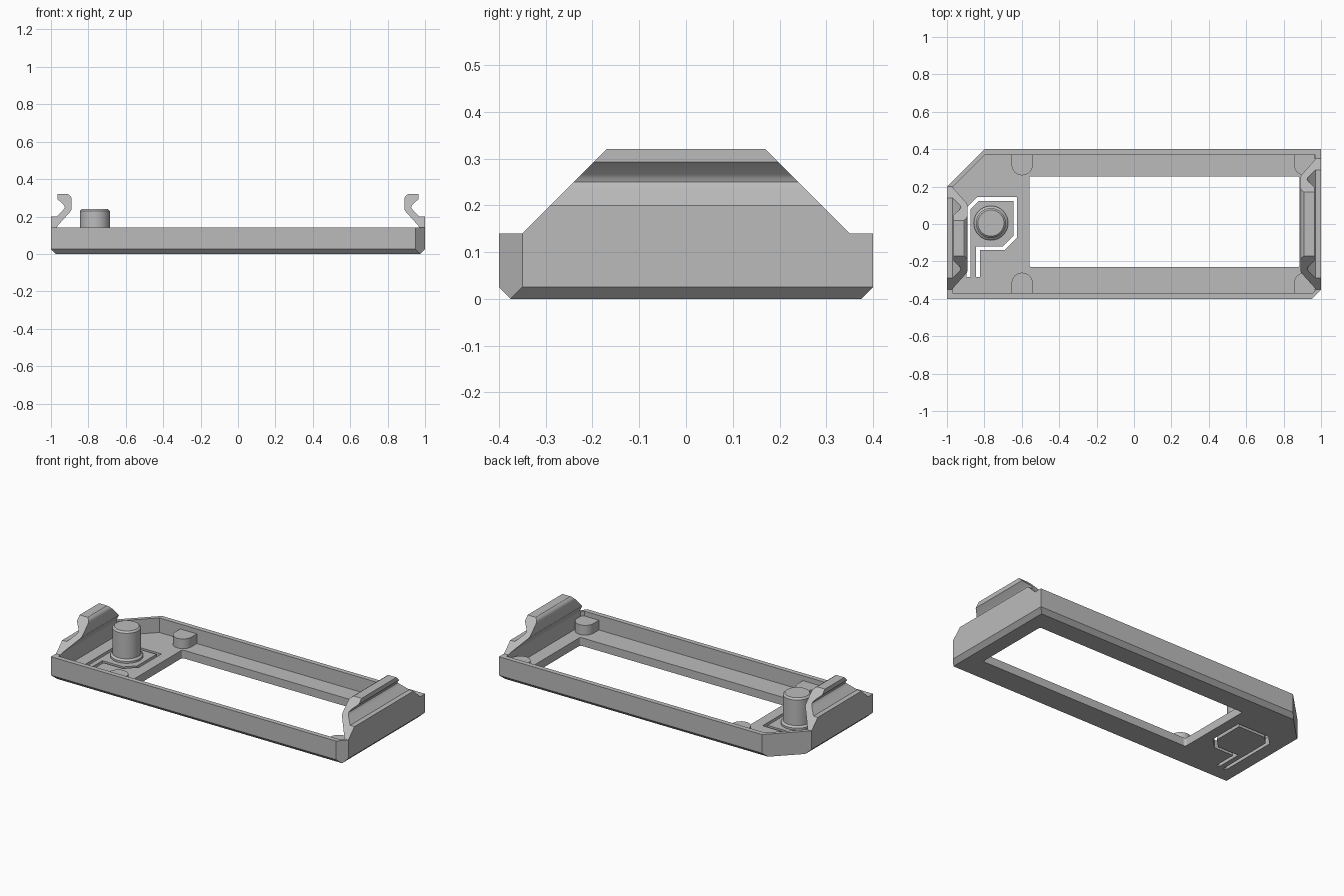
import bpy, bmesh, math
from mathutils import Vector

if "Cube" in bpy.data.objects:
    bpy.data.objects.remove(bpy.data.objects["Cube"])

grey = bpy.data.materials.new("plain_grey")
grey.diffuse_color = (0.5, 0.5, 0.5, 1)
grey.use_nodes = True
grey.node_tree.nodes["Principled BSDF"].inputs["Base Color"].default_value = grey.diffuse_color


def finish(name, bm, smooth=False):
    bmesh.ops.remove_doubles(bm, verts=bm.verts, dist=1e-5)
    bmesh.ops.recalc_face_normals(bm, faces=bm.faces)
    me = bpy.data.meshes.new(name)
    bm.to_mesh(me)
    bm.free()
    me.materials.append(grey)
    ob = bpy.data.objects.new(name, me)
    bpy.context.collection.objects.link(ob)
    if smooth:
        bpy.context.view_layer.objects.active = ob
        ob.select_set(True)
        bpy.ops.object.shade_smooth_by_angle(angle=math.radians(30))
        ob.select_set(False)
    return ob


def loft(name, rings, smooth=False):
    """Join equal-length rings of 3D points and cap both ends."""
    bm = bmesh.new()
    vs = [[bm.verts.new(p) for p in r] for r in rings]
    n = len(vs[0])
    for a, b in zip(vs, vs[1:]):
        for i in range(n):
            j = (i + 1) % n
            bm.faces.new((a[i], a[j], b[j], b[i]))
    bm.faces.new(vs[0])
    bm.faces.new(vs[-1])
    return finish(name, bm, smooth)


def at_z(pts, z):
    return [(x, y, z) for x, y in pts]


def circle(cx, cy, r, z, n=40):
    return [(cx + r * math.cos(i * math.tau / n), cy + r * math.sin(i * math.tau / n), z)
            for i in range(n)]


def cut(target, cutter):
    m = target.modifiers.new("cut", 'BOOLEAN')
    m.operation, m.solver, m.object = 'DIFFERENCE', 'EXACT', cutter
    cutter.hide_render = True
    cutter.hide_viewport = True


# Tray: chamfered base, rim wall and recessed floor
FLOOR, RIM = 0.05, 0.14
outer = [(-1, -.4), (.95, -.4), (1, -.35), (1, .4), (-.8, .4), (-1, .2)]
base = [(-.975, -.375), (.975, -.375), (.975, -.375), (.975, .375), (-.825, .375), (-.975, .225)]
inner = [(-.97, -.37), (.955, -.37), (.97, -.355), (.97, .37), (-.798, .37), (-.97, .198)]
tray = loft("tray", [at_z(base, 0), at_z(outer, .025), at_z(outer, RIM),
                     at_z(inner, RIM), at_z(inner, FLOOR)])

# Window opening with small rounded corners
win = []
r = .012
for cx, cy, a0 in ((.885 - r, .255 - r, 0), (-.56 + r, .255 - r, 90),
                   (-.56 + r, -.23 + r, 180), (.885 - r, -.23 + r, 270)):
    for k in range(4):
        a = math.radians(a0 + 30 * k)
        win.append((cx + r * math.cos(a), cy + r * math.sin(a)))
cut(tray, loft("window_cutter", [at_z(win, -.1), at_z(win, .1)]))

# Thin slot that frees the flexible button tongue
path = [(-.834, -.283), (-.834, -.129), (-.696, -.129), (-.635, -.068), (-.635, .134),
        (-.833, .134), (-.885, .082), (-.885, -.283)]
w = .01
left, right = [], []
for i, p in enumerate(path):
    p = Vector(p)
    d1 = (p - Vector(path[i - 1])).normalized() if i else None
    d2 = (Vector(path[i + 1]) - p).normalized() if i < len(path) - 1 else None
    d1, d2 = d1 or d2, d2 or d1
    n1, n2 = Vector((-d1.y, d1.x)), Vector((-d2.y, d2.x))
    m = (n1 + n2) / (1 + n1.dot(n2)) * w
    left.append(tuple(p + m))
    right.append(tuple(p - m))
slot = left + right[::-1]
cut(tray, loft("slot_cutter", [at_z(slot, -.1), at_z(slot, .1)]))

# Button peg with flared foot and chamfered top
loft("button_peg", [circle(-.765, .005, rr, z) for rr, z in
                    ((.092, FLOOR - .002), (.092, FLOOR + .012), (.08, FLOOR + .022),
                     (.08, .23), (.07, .24))], True)

# Rounded support bosses against the long walls
for side in (-1, 1):
    for cx, nm in ((-.598, "left"), (.912, "right")):
        pts = [(cx + .057, side * .375), (cx - .057, side * .375)]
        pts += [(cx - .057 * math.cos(math.pi * k / 12),
                 side * (.317 - .057 * math.sin(math.pi * k / 12))) for k in range(13)]
        loft(f"{nm}_boss_{'back' if side > 0 else 'front'}",
             [at_z(pts, FLOOR - .002), at_z(pts, .11)], True)

# Snap clips: hooked profile along y, ends trimmed at 45 degrees
hook = [(1, RIM), (1, .2), (.97, .2), (.936, .234), (.929, .242), (.926, .25), (.929, .258),
        (.936, .266), (.965, .293), (.965, .32), (.91, .32), (.897, .311), (.89, .298),
        (.89, .24), (.893, .23), (.965, .15), (.97, RIM)]


def clip(name, sx, y0, y1):
    def end(y, s):
        return [(sx * x, y + s * (z - RIM), z) for x, z in hook]
    return loft(name, [end(y0, 1), end(y1, -1)], True)


clip("right_clip", 1, -.35, .35)
clip("left_clip", -1, -.35, .2)
